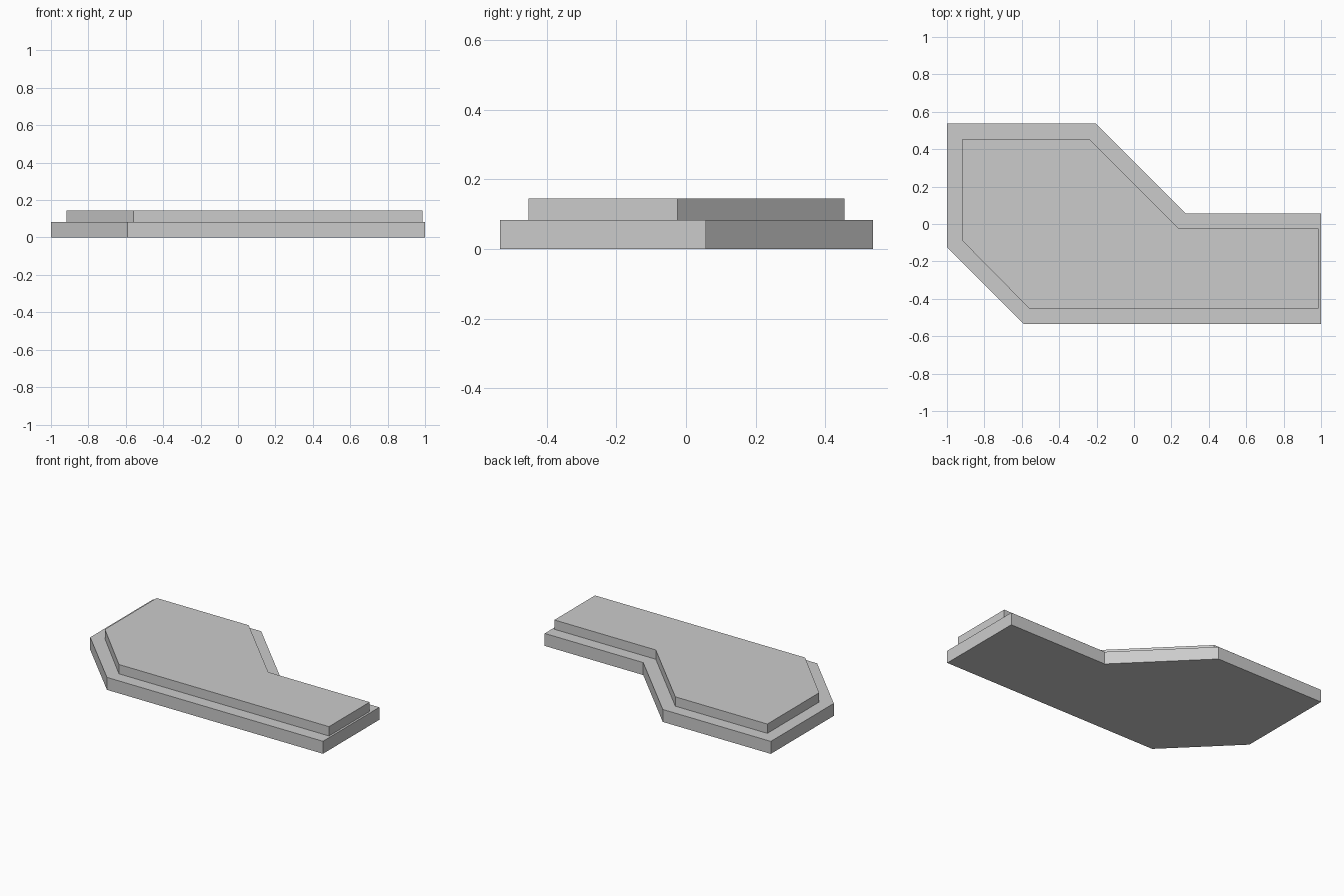
import bpy
import bmesh

cube = bpy.data.objects.get("Cube")
if cube:
    bpy.data.objects.remove(cube, do_unlink=True)

# One plain grey for the whole model
grey = bpy.data.materials.new("plain_grey")
grey.use_nodes = True
colour = (0.6, 0.6, 0.6, 1)
grey.diffuse_color = colour
grey.node_tree.nodes["Principled BSDF"].inputs["Base Color"].default_value = colour


def slab(name, outline, bottom, top):
    """Extrude a flat outline into a closed slab."""
    bm = bmesh.new()
    face = bm.faces.new([bm.verts.new((x, y, bottom)) for x, y in outline])
    walls = bmesh.ops.extrude_face_region(bm, geom=[face], use_keep_orig=True)
    raised = [v for v in walls["geom"] if isinstance(v, bmesh.types.BMVert)]
    bmesh.ops.translate(bm, verts=raised, vec=(0, 0, top - bottom))
    bmesh.ops.recalc_face_normals(bm, faces=bm.faces)
    mesh = bpy.data.meshes.new(name)
    bm.to_mesh(mesh)
    bm.free()
    mesh.materials.append(grey)
    obj = bpy.data.objects.new(name, mesh)
    bpy.context.collection.objects.link(obj)
    return obj


# Wide lower step
slab("base_slab", [(-1, -0.125), (-0.59, -0.535), (1, -0.535), (1, 0.057),
                   (0.275, 0.057), (-0.205, 0.537), (-1, 0.537)], 0, 0.083)

# Inset upper step
slab("upper_slab", [(-0.917, -0.09), (-0.56, -0.452), (0.986, -0.452), (0.986, -0.025),
                    (0.24, -0.025), (-0.24, 0.455), (-0.917, 0.455)], 0.083, 0.145)
